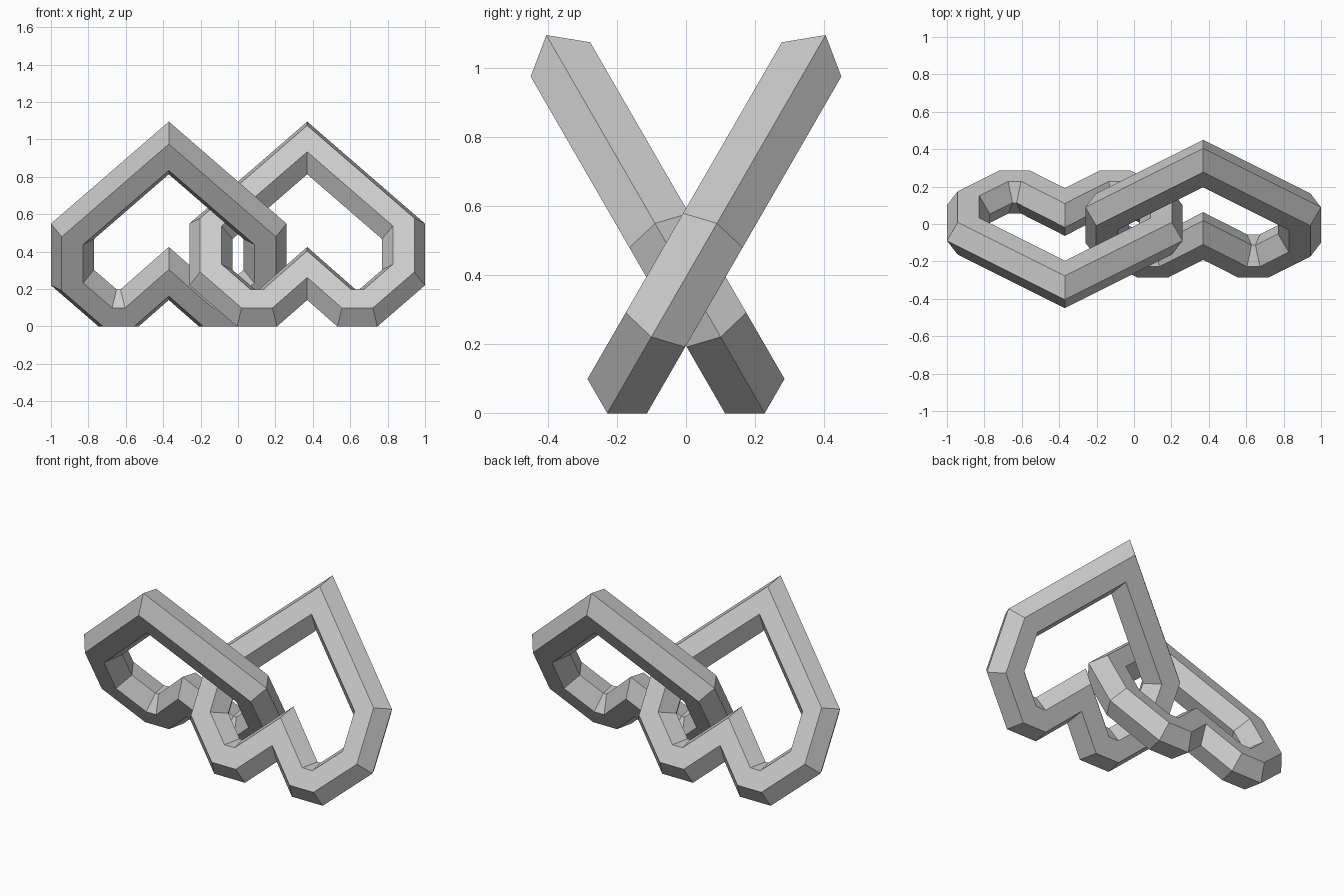
import bpy, bmesh
from math import radians, sin, cos, pi
from mathutils import Vector, Matrix

cube = bpy.data.objects.get("Cube")
if cube:
    bpy.data.objects.remove(cube, do_unlink=True)

RADIUS = 0.115   # hexagonal bar
SIDES = 6

# Plain grey material
grey = bpy.data.materials.new("light_grey")
grey.use_nodes = True
grey.diffuse_color = (0.6, 0.6, 0.6, 1)
grey.node_tree.nodes["Principled BSDF"].inputs["Base Color"].default_value = (0.6, 0.6, 0.6, 1)

# Heart centre line: right half from notch to apex, then mirrored (counterclockwise)
half = [(0, 0.213), (0.21, 0), (0.327, 0), (0.515, 0.188), (0.515, 0.473), (0, 0.988)]
path = [Vector(p) for p in half] + [Vector((-x, u)) for x, u in half[-2:0:-1]]


def outward(a, b):
    d = (b - a).normalized()
    return Vector((d.y, -d.x))


def heart_link(name, turn):
    """Closed hexagonal bar swept along the heart with mitred corners."""
    bm = bmesh.new()
    rings = []
    for i, p in enumerate(path):
        n1 = outward(path[i - 1], p)
        n2 = outward(p, path[(i + 1) % len(path)])
        mitre = (n1 + n2) / (1 + n1.dot(n2))
        ring = []
        for k in range(SIDES):
            a = 2 * pi * k / SIDES
            q = p + mitre * RADIUS * cos(a)
            ring.append(bm.verts.new((q.x, -RADIUS * sin(a), q.y)))
        rings.append(ring)
    for i, ring in enumerate(rings):
        following = rings[(i + 1) % len(rings)]
        for k in range(SIDES):
            m = (k + 1) % SIDES
            bm.faces.new((ring[k], following[k], following[m], ring[m]))
    bmesh.ops.recalc_face_normals(bm, faces=bm.faces)
    # Lean back, move to one side, then turn about the vertical axis
    place = (Matrix.Rotation(turn, 4, 'Z') @ Matrix.Translation((0.37, 0, 0))
             @ Matrix.Rotation(radians(-30), 4, 'X') @ Matrix.Translation((0, -0.197, 0)))
    bm.transform(place)
    mesh = bpy.data.meshes.new(name)
    bm.to_mesh(mesh)
    bm.free()
    mesh.materials.append(grey)
    bpy.context.collection.objects.link(bpy.data.objects.new(name, mesh))


# Two interlocked hearts leaning in opposite directions
heart_link("left_heart_link", 0)
heart_link("right_heart_link", pi)
